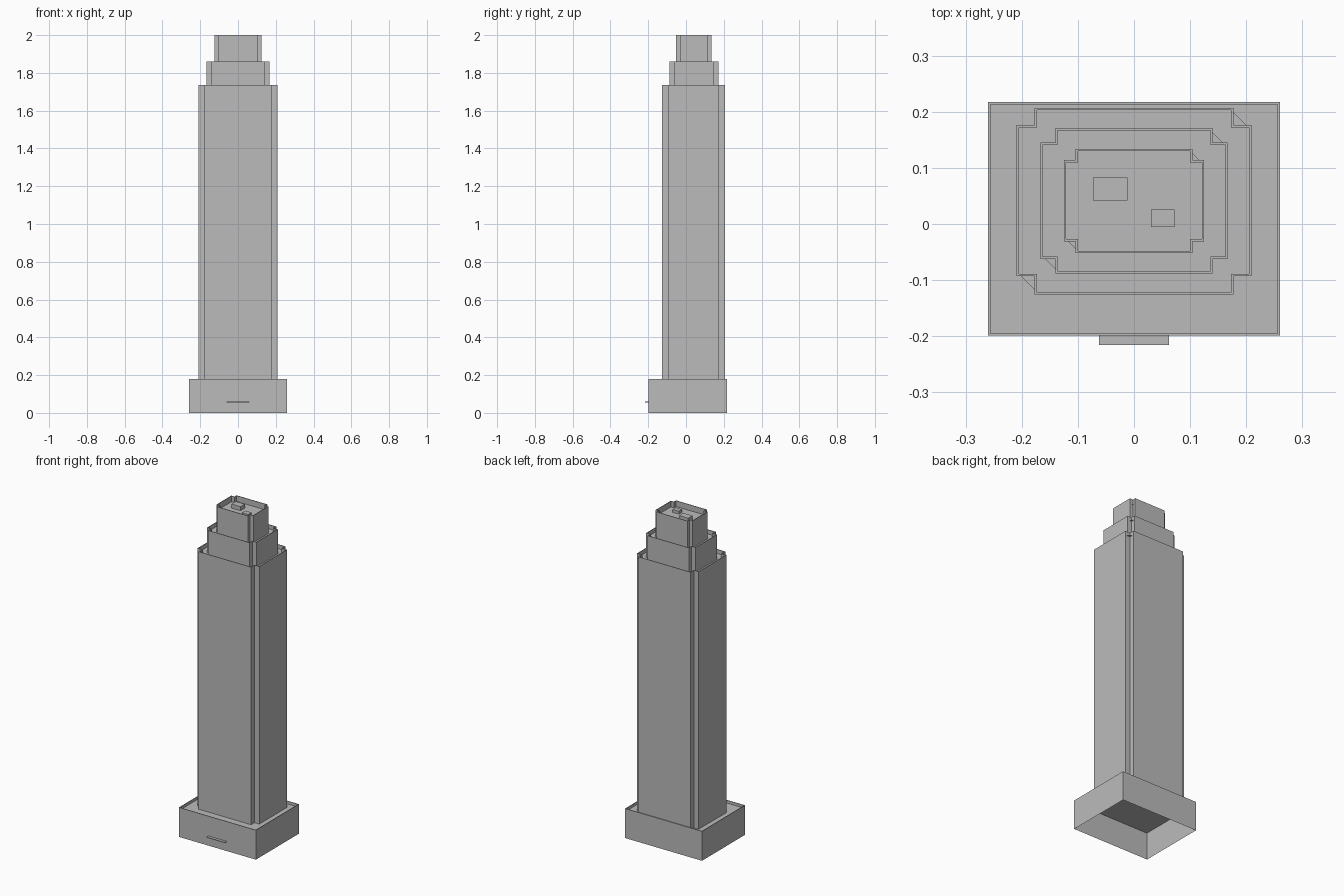
import bpy
import bmesh

cube = bpy.data.objects.get("Cube")
if cube:
    bpy.data.objects.remove(cube)

stone = bpy.data.materials.new("grey stone")
stone.use_nodes = True
GREY = (0.5, 0.5, 0.5, 1)
stone.diffuse_color = GREY
stone.node_tree.nodes["Principled BSDF"].inputs["Base Color"].default_value = GREY

RIM = 0.004  # parapet thickness


def add_object(name, bm):
    bmesh.ops.recalc_face_normals(bm, faces=bm.faces)
    mesh = bpy.data.meshes.new(name)
    bm.to_mesh(mesh)
    bm.free()
    mesh.materials.append(stone)
    bpy.context.collection.objects.link(bpy.data.objects.new(name, mesh))


def rectangle(x, y0, y1, inset=0):
    x, y0, y1 = x - inset, y0 + inset, y1 - inset
    return [(-x, y0), (x, y0), (x, y1), (-x, y1)]


def notched(wide, narrow, inset=0):
    """Rectangle with a square notch in each corner; wide and narrow are (x, y0, y1)."""
    X, b0, b1 = wide[0] - inset, wide[1] + inset, wide[2] - inset
    x, f0, f1 = narrow[0] - inset, narrow[1] + inset, narrow[2] - inset
    right = [(x, f0), (x, b0), (X, b0), (X, b1), (x, b1), (x, f1)]
    return right + [(-px, py) for px, py in reversed(right)]


def tier(name, outer, inner, base, roof, top):
    """Open-bottomed wall shell with a parapet around a sunken roof."""
    bm = bmesh.new()
    rings = [[bm.verts.new((x, y, z)) for x, y in outline]
             for outline, z in ((outer, base), (outer, top), (inner, top), (inner, roof))]
    n = len(outer)
    for low, high in zip(rings, rings[1:]):
        for i in range(n):
            j = (i + 1) % n
            bm.faces.new((low[i], low[j], high[j], high[i]))
    roof_face = bm.faces.new(rings[-1])
    bmesh.ops.triangulate(bm, faces=[roof_face])
    add_object(name, bm)


def box(name, x0, x1, y0, y1, z0, z1):
    bm = bmesh.new()
    bmesh.ops.create_cube(bm, size=1)
    for v in bm.verts:
        v.co = (x1 if v.co.x > 0 else x0,
                y1 if v.co.y > 0 else y0,
                z1 if v.co.z > 0 else z0)
    add_object(name, bm)


# Podium
podium = (0.26, -0.199, 0.217)
roof = 0.163
tier("podium", rectangle(*podium), rectangle(*podium, RIM), 0, roof, 0.18)

# Stacked tower tiers, each standing on the roof below
tiers = [
    ("main_shaft", (0.209, -0.093, 0.176), (0.177, -0.126, 0.207), 1.735, 0.025),
    ("middle_setback", (0.167, -0.062, 0.145), (0.14, -0.088, 0.171), 1.86, 0.025),
    ("upper_setback", (0.125, -0.031, 0.114), (0.104, -0.052, 0.134), 2.0, 0.035),
]
for name, wide, narrow, top, parapet in tiers:
    base, roof = roof, top - parapet
    tier(name, notched(wide, narrow), notched(wide, narrow, RIM), base, roof, top)

# Rooftop equipment
box("large_roof_unit", -0.073, -0.012, 0.042, 0.083, roof, roof + 0.025)
box("small_roof_unit", 0.03, 0.072, -0.005, 0.026, roof, roof + 0.018)

# Entrance canopy
box("entrance_canopy", -0.062, 0.062, -0.216, -0.199, 0.055, 0.059)
